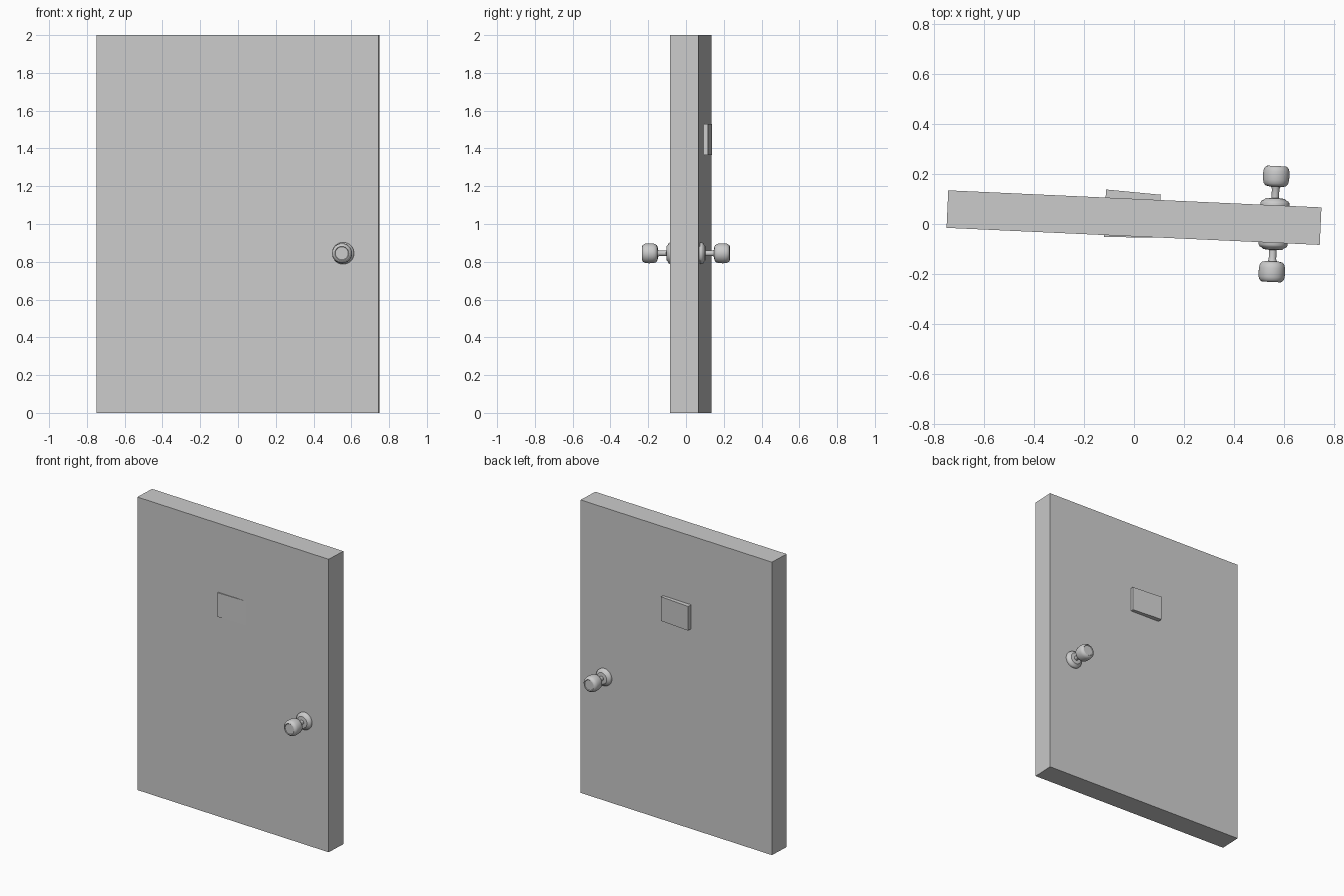
import bpy, bmesh, math
from mathutils import Matrix, Vector

if "Cube" in bpy.data.objects:
    bpy.data.objects.remove(bpy.data.objects["Cube"])

ANGLE = -0.0456                      # door stands slightly ajar
KNOB = Vector((0.56, 0.0, 0.845))    # centre of the knob pair


def make_object(name, bm):
    bmesh.ops.recalc_face_normals(bm, faces=bm.faces)
    mesh = bpy.data.meshes.new(name)
    bm.to_mesh(mesh)
    bm.free()
    obj = bpy.data.objects.new(name, mesh)
    bpy.context.collection.objects.link(obj)
    return obj


def prism(name, outline, z0, z1):
    bm = bmesh.new()
    face = bm.faces.new([bm.verts.new((x, y, z0)) for x, y in outline])
    ext = bmesh.ops.extrude_face_region(bm, geom=[face])
    top = [v for v in ext["geom"] if isinstance(v, bmesh.types.BMVert)]
    bmesh.ops.translate(bm, verts=top, vec=(0, 0, z1 - z0))
    return make_object(name, bm)


def lathe(name, profile, matrix, steps=32):
    bm = bmesh.new()
    verts = [bm.verts.new((r, 0, h)) for r, h in profile]
    edges = [bm.edges.new(pair) for pair in zip(verts, verts[1:])]
    bmesh.ops.spin(bm, geom=verts + edges, axis=(0, 0, 1), cent=(0, 0, 0),
                   angle=math.tau, steps=steps)
    bmesh.ops.remove_doubles(bm, verts=bm.verts, dist=1e-5)
    obj = make_object(name, bm)
    obj.matrix_world = matrix
    bpy.ops.object.select_all(action='DESELECT')
    bpy.context.view_layer.objects.active = obj
    obj.select_set(True)
    bpy.ops.object.shade_smooth_by_angle(angle=math.radians(35))
    return obj


# Door slab
slab = prism("door_slab", [(-0.747, -0.075), (0.747, -0.075),
                           (0.747, 0.075), (-0.747, 0.075)], 0, 2)
slab.location = (0, 0.0255, 0)
slab.rotation_euler.z = ANGLE

# Peep window block running through the door, slightly out of square
prism("window_block", [(-0.12, -0.052), (0.10, -0.0545),
                       (0.107, 0.117), (-0.112, 0.138)], 1.365, 1.53)

# Rosette, stem and knob on both faces (height is distance from door centre)
rosette = [(0, 0.07), (0.058, 0.07), (0.058, 0.084), (0.054, 0.091),
           (0.043, 0.097), (0.038, 0.102), (0.016, 0.104), (0, 0.104)]
stem = [(0, 0.1), (0.015, 0.1), (0.015, 0.14), (0.021, 0.155), (0, 0.155)]
knob = [(0, 0.149), (0.03, 0.150), (0.041, 0.153), (0.049, 0.162),
        (0.052, 0.176), (0.053, 0.194), (0.052, 0.212), (0.049, 0.222),
        (0.042, 0.230), (0.037, 0.232), (0.034, 0.229), (0, 0.229)]
for side, sign in (("front", 1), ("back", -1)):
    m = (Matrix.Translation(KNOB) @ Matrix.Rotation(ANGLE, 4, 'Z')
         @ Matrix.Rotation(sign * math.pi / 2, 4, 'X'))
    lathe(side + "_rosette", rosette, m)
    lathe(side + "_stem", stem, m, 20)
    lathe(side + "_knob", knob, m)
